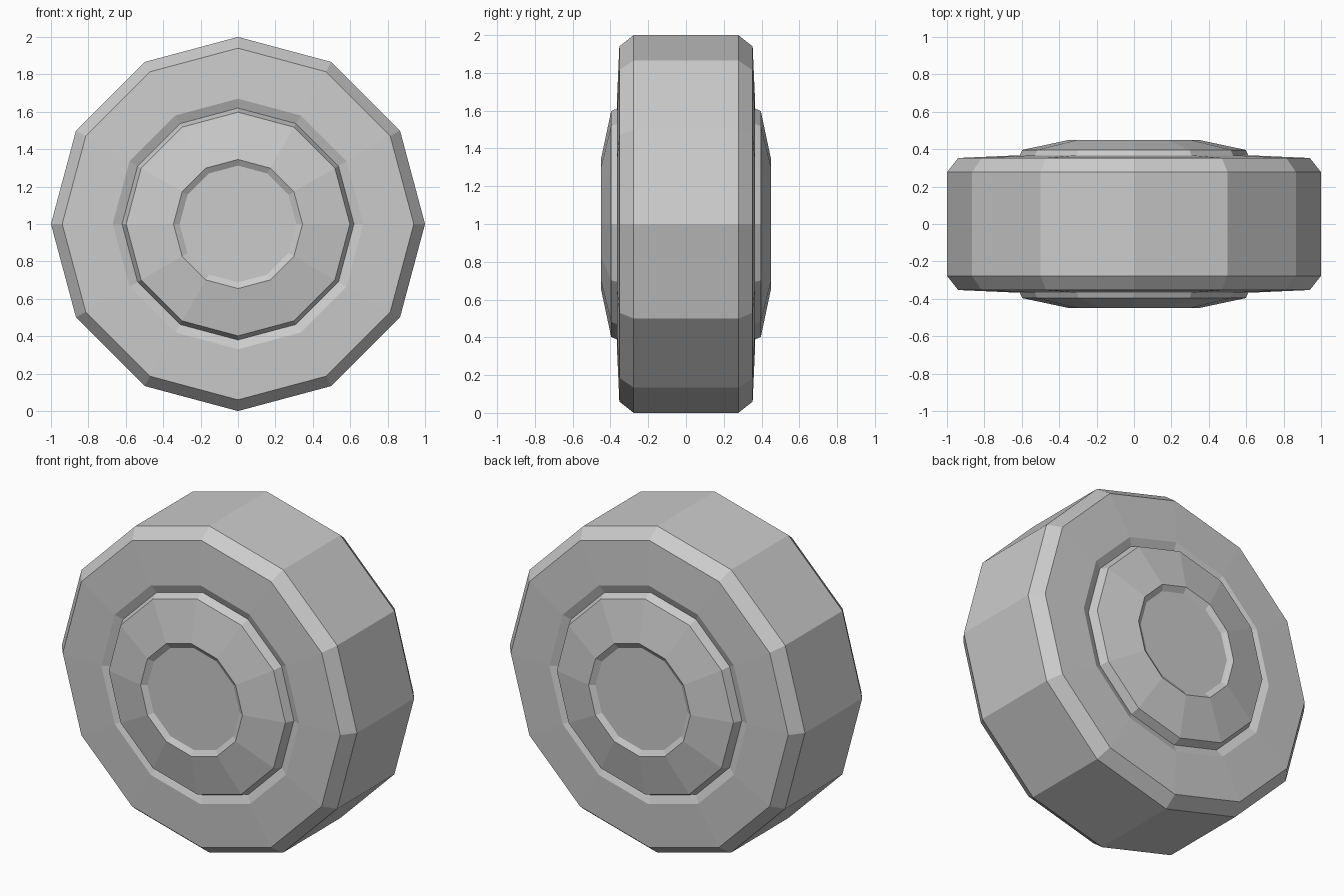
import bpy
import bmesh
import math

if "Cube" in bpy.data.objects:
    bpy.data.objects.remove(bpy.data.objects["Cube"])

SIDES = 12

rubber = bpy.data.materials.new("plain_grey")
rubber.diffuse_color = (0.6, 0.6, 0.6, 1.0)
rubber.use_nodes = True
rubber.node_tree.nodes["Principled BSDF"].inputs["Base Color"].default_value = rubber.diffuse_color


def lathe(name, profile, cap_first=False, cap_last=False):
    """Revolve (radius, y) points, listed front to back, around the axle."""
    bm = bmesh.new()
    rings = []
    for r, y in profile:
        ring = []
        for i in range(SIDES):
            a = 2 * math.pi * i / SIDES
            ring.append(bm.verts.new((r * math.sin(a), y, 1 + r * math.cos(a))))
        rings.append(ring)
    for lo, hi in zip(rings, rings[1:]):
        for i in range(SIDES):
            j = (i + 1) % SIDES
            bm.faces.new((lo[i], lo[j], hi[j], hi[i]))
    if cap_first:
        bm.faces.new(rings[0][::-1])
    if cap_last:
        bm.faces.new(rings[-1])
    mesh = bpy.data.meshes.new(name)
    bm.to_mesh(mesh)
    bm.free()
    mesh.materials.append(rubber)
    obj = bpy.data.objects.new(name, mesh)
    bpy.context.collection.objects.link(obj)
    return obj


def flipped(profile):
    return [(r, -y) for r, y in reversed(profile)]


# Tyre: tread, bevelled shoulder, side wall and groove wall
tyre_back = [(1.0, 0.277), (0.94, 0.353), (0.67, 0.365), (0.62, 0.345)]
lathe("tyre", flipped(tyre_back) + tyre_back)

# Hubs: raised rim, shallow cone, recessed centre disc
hub_back = [(0.62, 0.345), (0.598, 0.396), (0.345, 0.45), (0.312, 0.43)]
lathe("hub_back", hub_back, cap_last=True)
lathe("hub_front", flipped(hub_back), cap_first=True)
